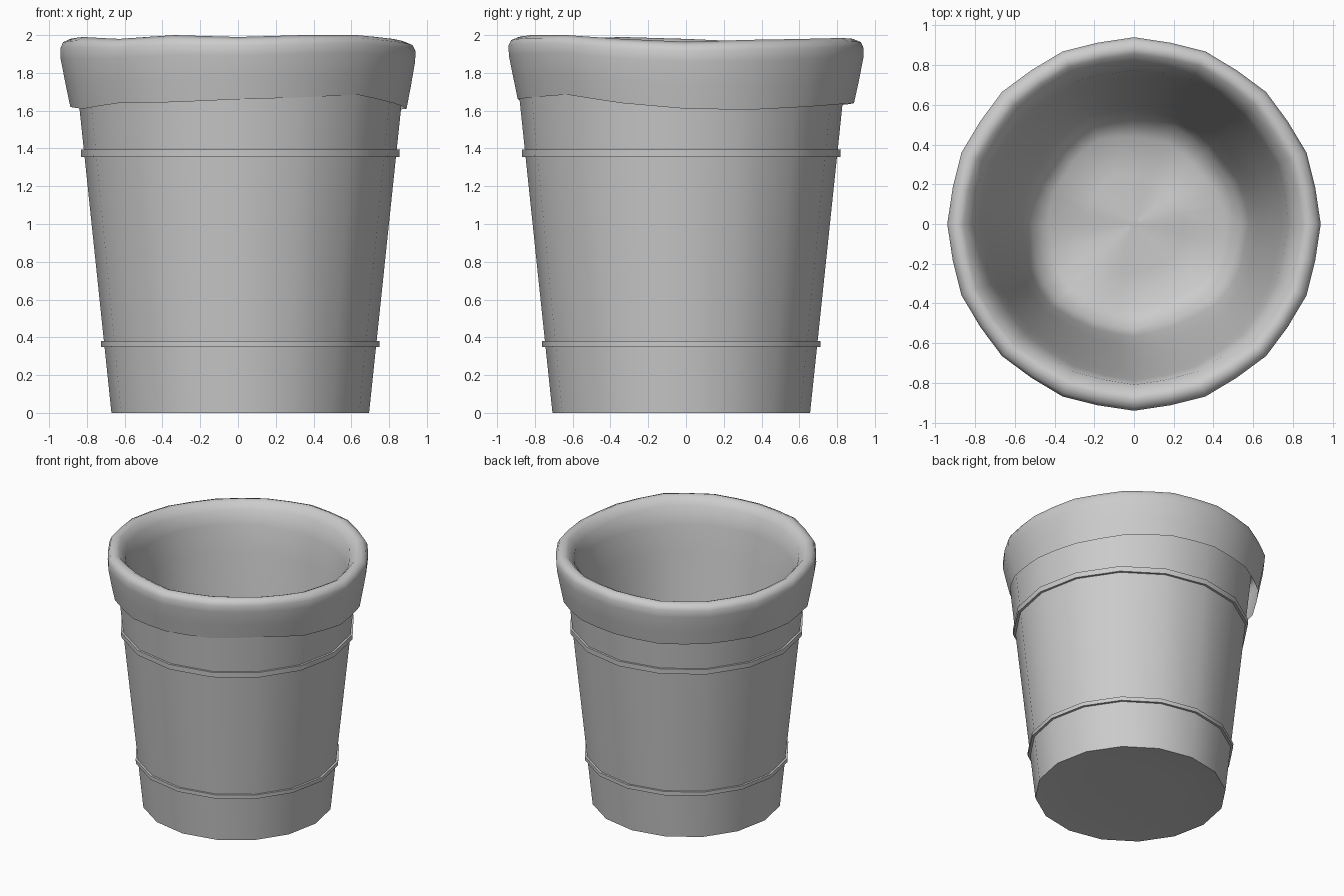
import bpy
from math import sin, cos, pi, radians

if "Cube" in bpy.data.objects:
    bpy.data.objects.remove(bpy.data.objects["Cube"])

CX, CY = 0.012, -0.025      # the bin sits slightly off the liner's centre


def lathe(name, rings, sides, point, close_end=False, loop=False, angle=60):
    """Join rings of points into a surface; point(ring, i, angle) -> xyz."""
    verts = [point(r, i, 2 * pi * i / sides) for r in rings for i in range(sides)]
    n = len(rings)
    faces = []
    for k in range(n if loop else n - 1):
        a, b = k * sides, ((k + 1) % n) * sides
        for i in range(sides):
            j = (i + 1) % sides
            faces.append((a + i, a + j, b + j, b + i))
    if close_end:
        faces.append(tuple((n - 1) * sides + i for i in range(sides)))
    me = bpy.data.meshes.new(name)
    me.from_pydata(verts, [], faces)
    ob = bpy.data.objects.new(name, me)
    bpy.context.collection.objects.link(ob)
    bpy.ops.object.select_all(action='DESELECT')
    bpy.context.view_layer.objects.active = ob
    ob.select_set(True)
    bpy.ops.object.mode_set(mode='EDIT')
    bpy.ops.mesh.select_all(action='SELECT')
    bpy.ops.mesh.normals_make_consistent(inside=False)
    bpy.ops.object.mode_set(mode='OBJECT')
    bpy.ops.object.shade_smooth_by_angle(angle=radians(angle))
    return ob


def bin_point(ring, i, a):
    r, z = ring
    return (CX + r * cos(a), CY + r * sin(a), z)


def wall(z):
    return 0.682 + 0.105 * z


# Tapered 16-sided bin with a gently dished base
lathe("bin_body", [(wall(1.9), 1.9), (wall(0), 0), (0.6, 0.008), (0.4, 0.015)],
      16, bin_point, close_end=True)

# Two raised hoops around the bin
for name, z0, z1 in (("lower_hoop", 0.35, 0.38), ("upper_hoop", 1.355, 1.395)):
    profile = [(wall(z0) - 0.01, z0), (wall(z0) + 0.018, z0),
               (wall(z1) + 0.016, z1), (wall(z1) - 0.01, z1)]
    lathe(name, profile, 16, bin_point, loop=True, angle=35)

# Liner hem height and lip height around the rim, every 22.5 degrees from +x
HEM = [1.61, 1.605, 1.62, 1.635, 1.64, 1.63, 1.63, 1.625,
       1.62, 1.61, 1.64, 1.645, 1.66, 1.67, 1.685, 1.64]
LIP = [1.965, 1.975, 1.98, 1.985, 1.98, 1.965, 1.96, 1.965,
       1.98, 1.99, 1.98, 2.0, 1.99, 2.0, 2.0, 1.98]


def around(table, i):
    return (table[(i // 2) % 16] + table[((i + 1) // 2) % 16]) / 2


def liner_point(ring, i, a):
    r, t, kind, wob = ring
    if kind == "cuff":                       # between hem (0) and lip (1)
        hem, lip = around(HEM, i), around(LIP, i)
        z = hem + (lip - hem) * t
    else:                                    # inside the bin
        z = t + wob * (0.6 * sin(3 * a + 1) + 0.4 * sin(5 * a))
    r += wob * (0.6 * sin(3 * a + 2 + 2 * t) + 0.4 * sin(7 * a))
    r *= 1 if i % 2 == 0 else 0.99
    return (r * cos(a), r * sin(a), z)


# Sheet liner: cuff folded over the rim, down the inside and across the floor
liner = [(0.89, 0.0, "cuff", 0.004), (0.915, 0.35, "cuff", 0.004),
         (0.938, 0.7, "cuff", 0.003), (0.94, 0.86, "cuff", 0.0),
         (0.925, 0.95, "cuff", 0.003), (0.885, 1.0, "cuff", 0.006),
         (0.855, 0.96, "cuff", 0.007), (0.81, 0.82, "cuff", 0.007),
         (0.78, 1.8, "in", 0.007), (0.75, 1.6, "in", 0.008),
         (0.69, 1.1, "in", 0.012), (0.62, 0.6, "in", 0.015),
         (0.57, 0.25, "in", 0.02), (0.53, 0.12, "in", 0.02),
         (0.44, 0.06, "in", 0.02), (0.25, 0.05, "in", 0.014),
         (0.03, 0.06, "in", 0.0)]
lathe("bin_liner", liner, 32, liner_point, close_end=True, angle=80)
